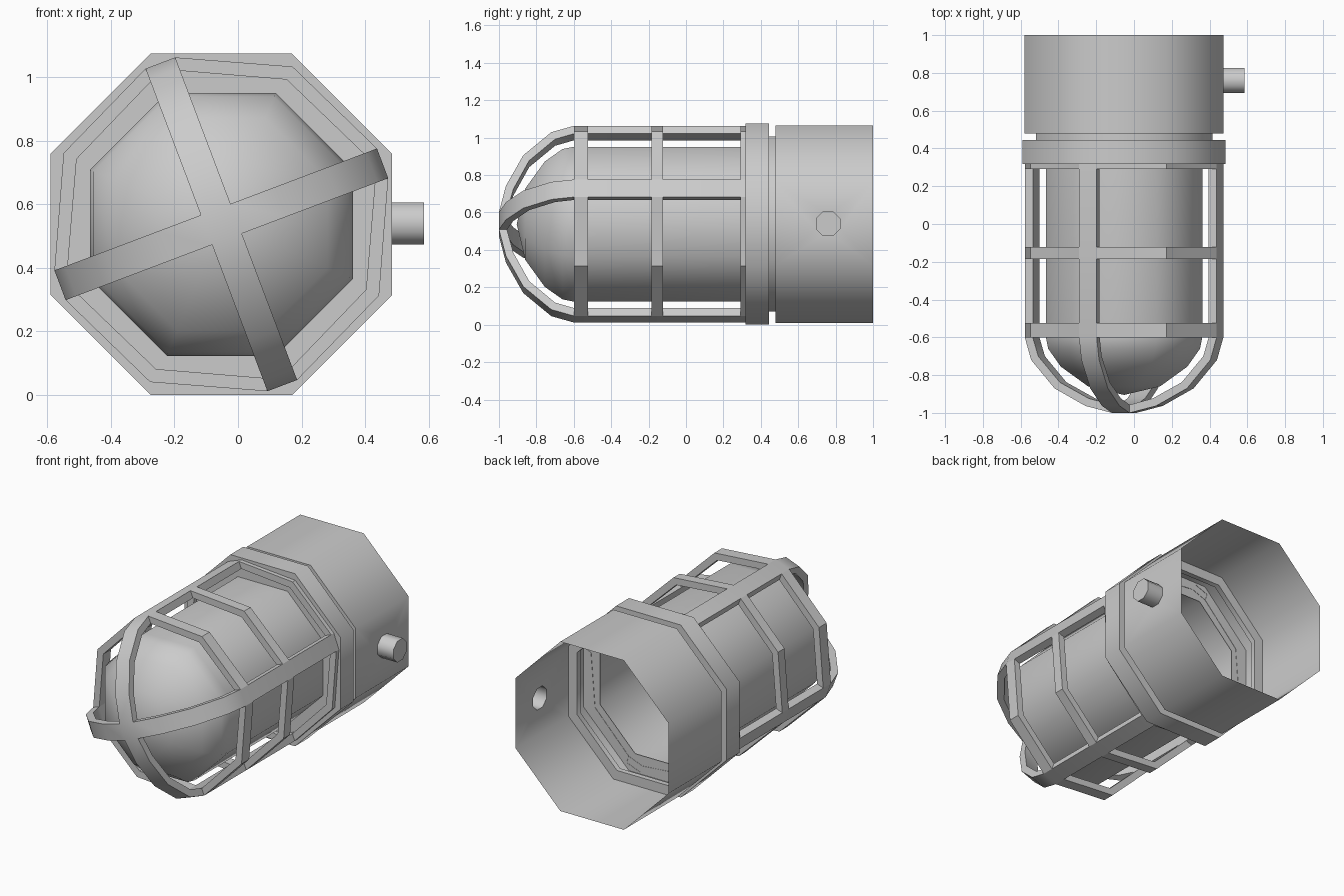
import bpy, bmesh, math
from mathutils import Vector

if "Cube" in bpy.data.objects:
    bpy.data.objects.remove(bpy.data.objects["Cube"])

CX, CZ = -0.0525, 0.5375          # lamp axis runs along y
TILT = math.radians(20.7)         # cage rotation about the axis
K = 1 / math.cos(math.pi / 8)     # apothem -> corner radius of an octagon


def polar(r, side, y, ang):
    """Point at radial distance r and sideways offset in a frame turned by ang."""
    c, s = math.cos(ang), math.sin(ang)
    return Vector((CX + r * c - side * s, y, CZ + r * s + side * c))


def finish(bm, name, angle):
    bmesh.ops.remove_doubles(bm, verts=bm.verts, dist=0.0005)
    bmesh.ops.recalc_face_normals(bm, faces=bm.faces)
    me = bpy.data.meshes.new(name)
    bm.to_mesh(me)
    bm.free()
    ob = bpy.data.objects.new(name, me)
    bpy.context.collection.objects.link(ob)
    bpy.ops.object.select_all(action='DESELECT')
    ob.select_set(True)
    bpy.context.view_layer.objects.active = ob
    bpy.ops.object.shade_smooth_by_angle(angle=math.radians(angle))
    return ob


def lathe(bm, profile, skip=()):
    """Octagonal shell from (apothem, y) points; skip leaves out side faces."""
    rings = [[bm.verts.new(polar(a * K, 0, y, math.pi / 8 + i * math.pi / 4))
              for i in range(8)] for a, y in profile]
    for j in range(len(rings) - 1):
        for i in range(8):
            if (j, i) not in skip:
                n = (i + 1) % 8
                bm.faces.new((rings[j][i], rings[j][n], rings[j + 1][n], rings[j + 1][i]))
    return rings


def tube(bm, sections, caps=False):
    """Skin a list of four-point cross-sections."""
    rows = [[bm.verts.new(p) for p in s] for s in sections]
    for a, b in zip(rows, rows[1:]):
        for i in range(4):
            n = (i + 1) % 4
            bm.faces.new((a[i], a[n], b[n], b[i]))
    if caps:
        bm.faces.new(rows[0])
        bm.faces.new(rows[-1])


# Glass dome, open at the back
bm = bmesh.new()
lathe(bm, [(0.414, 0.33), (0.414, -0.6), (0.402, -0.66), (0.335, -0.755),
           (0.19, -0.86), (0, -0.905)])
finish(bm, "glass_dome", 50)

# Flange and neck
bm = bmesh.new()
lathe(bm, [(0.414, 0.318), (0.5375, 0.318), (0.5375, 0.445), (0.4675, 0.445),
           (0.4675, 0.478)])
finish(bm, "flange", 50)

# Rear housing: open octagonal shell with a hole for the conduit stub
bm = bmesh.new()
r = lathe(bm, [(0.4675, 0.478), (0.5275, 0.478), (0.5275, 1.0)], skip={(1, 7)})
corners = [r[1][7], r[1][0], r[2][0], r[2][7]]
loops = []
for x in (CX + 0.5275, 0.585):
    loops.append([bm.verts.new((x, 0.76 + 0.066 * K * math.cos(a), 0.54 + 0.066 * K * math.sin(a)))
                  for a in [math.pi / 8 + i * math.pi / 4 for i in range(8)]])
edges = []
for loop in (corners, loops[0]):
    for i in range(len(loop)):
        p, q = loop[i], loop[(i + 1) % len(loop)]
        edges.append(bm.edges.get((p, q)) or bm.edges.new((p, q)))
bmesh.ops.triangle_fill(bm, edges=edges, use_beauty=True, use_dissolve=False)
# Conduit stub
for i in range(8):
    n = (i + 1) % 8
    bm.faces.new((loops[0][i], loops[0][n], loops[1][n], loops[1][i]))
bm.faces.new(loops[1])
finish(bm, "rear_housing", 50)

# Cage bars: straight along the body, curving over the dome
OUT = [(0.543, 0.32), (0.543, -0.6), (0.507, -0.72), (0.375, -0.87), (0.2, -0.963), (0.05, -1.0)]
INN = [(0.498, 0.32), (0.498, -0.6), (0.467, -0.70), (0.345, -0.838), (0.182, -0.923), (0.05, -0.957)]
W = 0.05


def bar_sections(ang):
    return [[polar(ro, -W, yo, ang), polar(ro, W, yo, ang),
             polar(ri, W, yi, ang), polar(ri, -W, yi, ang)]
            for (ro, yo), (ri, yi) in zip(OUT, INN)]


bm = bmesh.new()
for k in range(4):
    tube(bm, bar_sections(TILT + k * math.pi / 2))
# Flat crossing plate joining the bars, front and back
for y in (-1.0, -0.957):
    bm.faces.new([bm.verts.new(polar(u, v, y, TILT))
                  for u, v in ((W, -W), (W, W), (-W, W), (-W, -W))])
finish(bm, "cage_bars", 30)

# Cage hoops: two straight pieces between neighbouring bars
for name, y0, y1 in (("front_hoop", -0.6, -0.525), ("middle_hoop", -0.185, -0.122),
                     ("rear_hoop", 0.292, 0.32)):
    bm = bmesh.new()
    for k in range(4):
        a = TILT + k * math.pi / 2
        tube(bm, [[polar(ro, s, y0, b), polar(ro, s, y1, b), polar(ri, s, y1, b), polar(ri, s, y0, b)]
                  for ro, ri, s, b in ((0.543, 0.498, W, a),
                                       (0.545, 0.50, 0, a + math.pi / 4),
                                       (0.543, 0.498, -W, a + math.pi / 2))])
    finish(bm, name, 30)
